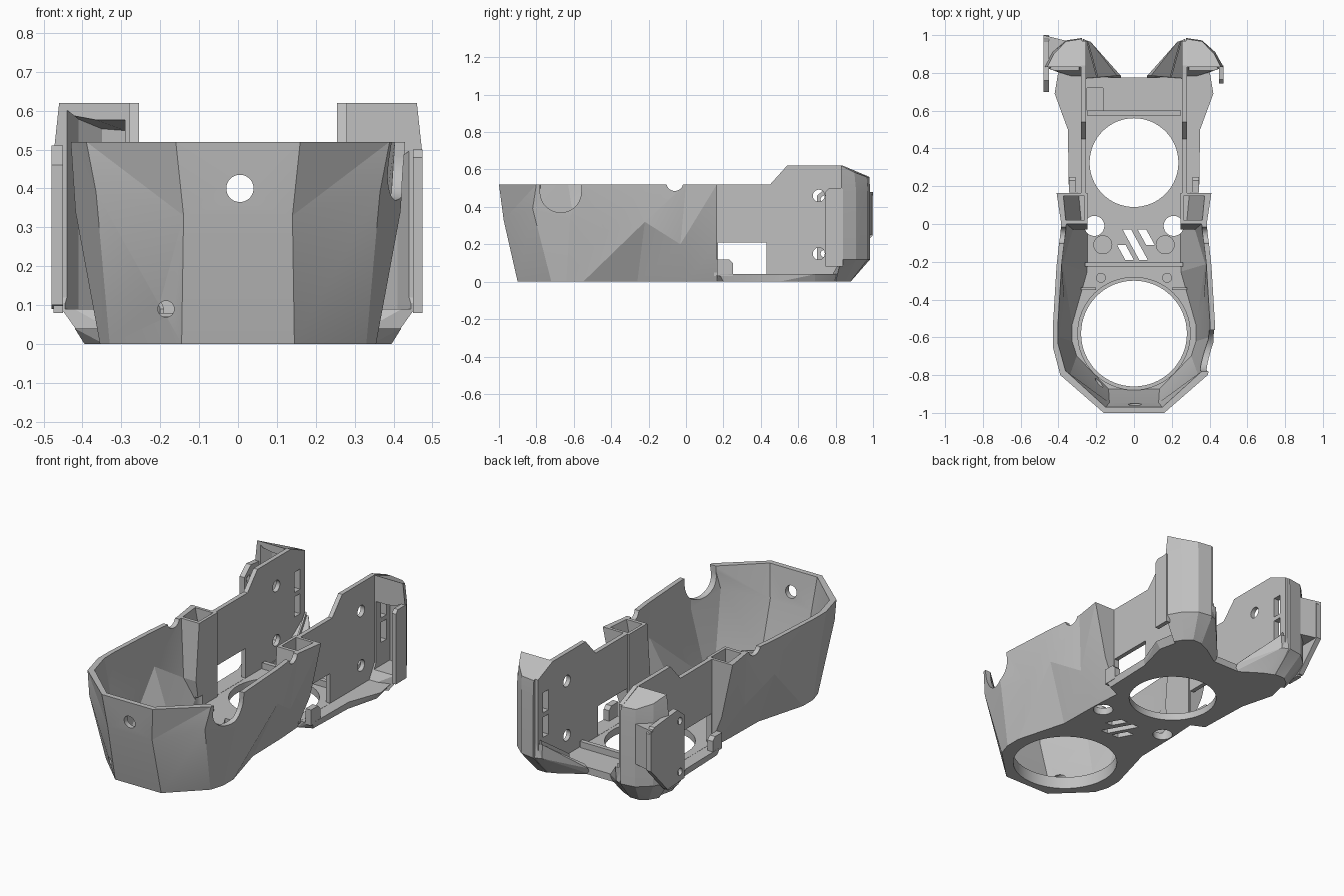
import bpy, bmesh, math
from mathutils import Matrix, Vector

if "Cube" in bpy.data.objects:
    bpy.data.objects.remove(bpy.data.objects["Cube"], do_unlink=True)

grey = bpy.data.materials.new("plain grey plastic")
COLOUR = (0.53, 0.53, 0.53, 1)
grey.use_nodes = True
grey.diffuse_color = COLOUR
grey.node_tree.nodes["Principled BSDF"].inputs["Base Color"].default_value = COLOUR


def finish(name, bm):
    bmesh.ops.recalc_face_normals(bm, faces=bm.faces)
    mesh = bpy.data.meshes.new(name)
    bm.to_mesh(mesh)
    bm.free()
    mesh.materials.append(grey)
    ob = bpy.data.objects.new(name, mesh)
    bpy.context.collection.objects.link(ob)
    return ob


def loft(name, rings):
    """Closed solid through rings holding the same number of 3D points.
    Diagonals are mirrored between the first and second half of each ring."""
    bm = bmesh.new()
    loops = [[bm.verts.new(p) for p in ring] for ring in rings]
    n = len(loops[0])
    for low, high in zip(loops, loops[1:]):
        for i in range(n):
            j = (i + 1) % n
            if i < n // 2:
                bm.faces.new((low[i], low[j], high[j]))
                bm.faces.new((low[i], high[j], high[i]))
            else:
                bm.faces.new((low[i], low[j], high[i]))
                bm.faces.new((low[j], high[j], high[i]))
    bm.faces.new(loops[0][::-1])
    bm.faces.new(loops[-1])
    return finish(name, bm)


def level(points, z):
    return [(x, y, z) for x, y in points]


def both(half):
    return half + [(-p[0], *p[1:]) for p in reversed(half)]


def prism(name, points, z0, z1):
    return loft(name, [level(points, z0), level(points, z1)])


def side_prism(name, points, x0, x1):
    return loft(name, [[(x, y, z) for y, z in points] for x in (x0, x1)])


def box(name, x0, x1, y0, y1, z0, z1):
    return prism(name, [(x0, y0), (x1, y0), (x1, y1), (x0, y1)], z0, z1)


def rod(name, centre, radius, depth, axis="Z"):
    bm = bmesh.new()
    turn = {"X": Vector((1, 0, 0)), "Y": Vector((0, 1, 0)), "Z": Vector((0, 0, 1))}[axis]
    matrix = Matrix.Translation(centre) @ turn.to_track_quat("Z", "Y").to_matrix().to_4x4()
    bmesh.ops.create_cone(bm, cap_ends=True, segments=64 if radius > 0.1 else 48,
                          radius1=radius, radius2=radius, depth=depth, matrix=matrix)
    return finish(name, bm)


def cut(ob, *cutters):
    for c in cutters:
        mod = ob.modifiers.new("cut", "BOOLEAN")
        mod.operation = "DIFFERENCE"
        mod.solver = "EXACT"
        mod.object = c
        bpy.context.view_layer.objects.active = ob
        bpy.ops.object.modifier_apply(modifier=mod.name)
    for c in cutters:
        bpy.data.objects.remove(c, do_unlink=True)
    return ob


# Faceted front tub, with a bent crease line around its middle
foot = level([(.145, -.90), (.33, -.72), (.355, -.64), (.355, -.55), (.275, -.26), (.27, 0), (.26, .165)], 0)
waist = [(.14, -.975, .33), (.365, -.82, .39), (.418, -.62, .34), (.395, -.42, .27),
         (.405, -.22, .32), (.35, -.03, .2), (.34, .165, .2)]
rim = level([(.16, -1), (.39, -.80), (.43, -.65), (.43, -.55), (.41, -.22), (.385, 0), (.41, .165)], .52)


def inset(half, lift):
    return both([(x - (.01 if i == 0 else .027), y * .97, z + lift)
                 for i, (x, y, z) in enumerate(half[:-1])])


tub = loft("front_tub", [both(foot), both(waist), both(rim)])
cut(tub,
    loft("cavity", [inset(foot, .04), inset(waist, 0), inset(rim, 0), inset(rim, .1)]),
    box("rear_passage", -.245, .245, -.1, .3, .04, .7))
for s in (1, -1):
    pocket = [[(s * x, y) for x, y in ((.262, .02), (w, .02), (w + .012, .148), (.262, .148))]
              for w in (.28, .37)]
    cut(tub, loft("corner_pocket", [level(pocket[0], .12), level(pocket[1], .56)]))
cut(tub,
    rod("side_notch", (.45, -.67, .48), .11, .2, "X"),
    box("side_notch_top", .35, .55, -.78, -.56, .48, .6),
    rod("rim_dip", (0, -.06, .53), .045, 1.2, "X"),
    rod("front_hole", (.005, -1, .4), .035, .3, "Y"),
    rod("screw_hole", (-.185, -.85, .09), .021, .24, "Y"))

# Rear floor, spreading outward under the side walls
low = [(.26, .165), (.335, .2), (.345, .5), (.395, .69), (.37, .80), (.25, .78), (.07, .775)]
high = [(.30, .165), (.345, .18), (.35, .5), (.42, .69), (.40, .81), (.25, .78), (.07, .775)]
floor = loft("rear_floor", [level(both(low), 0), level(both(high), .04)])
cut(floor, box("floor_pocket", -.25, -.165, .6, .72, .02, .1))

# Openings shared by both floor parts
cut(tub, rod("front_opening", (0, -.58, 0), .28, .3))
for part in (tub, floor):
    cut(part, rod("rear_opening", (0, .325, 0), .235, .3))
for s in (1, -1):
    cut(tub, rod("floor_hole", (s * .21, -.01, 0), .053, .2))
for x, y, length in ((-.09, -.11, .08), (-.06, -.03, .16), (.02, -.03, .08)):
    dx = length * .55
    cut(tub, prism("vent", [(x, y), (x + .045, y), (x + .045 + dx, y - length), (x + dx, y - length)],
                   -.1, .1))

# Raised details on the floor
cut(rod("front_opening_lip", (0, -.58, .05), .3, .04), rod("lip_bore", (0, -.58, .05), .28, .2))
box("front_rib", -.26, .26, -.225, -.205, .03, .08)
box("rear_rib", -.25, .25, .575, .6, .03, .075)
for s, side in ((1, "left"), (-1, "right")):
    rod(side + "_boss", (s * .165, -.11, .045), .05, .03)
    rod(side + "_small_boss", (s * .175, -.285, .045), .026, .05)
    box(side + "_rib_end", *sorted((s * .2, s * .28)), -.35, -.335, .03, .07)

    # Upright side wall with window, bolt holes and two slots near its rear end
    outline = [(.15, .03), (.15, .52), (.45, .52), (.54, .62), (.84, .62), (.97, .565), (.97, .12), (.88, .03)]
    wall = side_prism(side + "_side_wall", outline, s * .255, s * .28)
    cut(wall, box("window", *sorted((s * .1, s * .5)), .17, .43, .041, .21),
        *[rod("bolt_hole", (s * .265, .71, z), .032, .2, "X") for z in (.15, .46)])
    tab = [(.166, .03), (.166, .12), (.23, .12), (.25, .1), (.25, .03)]
    side_prism(side + "_floor_tab", tab, s * .31, s * .345)

    # Rounded rear corner shell, hollow toward the front
    base = [(.26, .76), (.26, .88), (.32, .88), (.36, .85), (.39, .80)]
    body = [(.26, .83), (.275, .985), (.36, .972), (.43, .91), (.475, .83)]
    top = [(.26, .83, .62), (.275, .98, .56), (.36, .967, .56), (.425, .90, .585), (.46, .83, .62)]
    ring = [level(base, 0), level(body, .12), level(body, .48), top]
    corner = loft(side + "_rear_corner", [[(s * x, y, z) for x, y, z in r] for r in ring])
    hollow = [(.29, .70), (.29, .955), (.35, .945), (.41, .89), (.445, .82), (.445, .70)]
    roof = .50 if s > 0 else .605
    cut(corner, loft("hollow", [[(s * x, y, .09) for x, y in hollow],
                                [(s * x, y, roof - max(0, y - .83) * .45) for x, y in hollow]]))
    for part in (wall, corner):
        cut(part, *[box("slot", *sorted((s * .2, s * .32)), .875, .925, z, z + .115) for z in (.22, .36)])
    lip = [(.745, .08), (.745, .48), (.765, .5), (.84, .5), (.84, .08)]
    side_prism(side + "_corner_lip", lip, s * .45, s * .475)

    # Sloping wing between the floor and the corner
    wing = [[(.07, .765, 0), (.20, .85, 0), (.27, .88, 0), (.27, .765, 0)],
            [(.07, .785, .04), (.235, .965, .12), (.27, .98, .12), (.27, .77, .04)],
            [(.09, .785, .06), (.23, .965, .2), (.27, .97, .2), (.27, .77, .06)]]
    loft(side + "_rear_wing", [[(s * x, y, z) for x, y, z in r] for r in wing])
    loft(side + "_wing_rib", [[(s * .19, .78, z), (s * .2, .78, z),
                              (s * .25, .96, z + .13), (s * .24, .96, z + .13)] for z in (.05, .09)])

# Flat mounting plate outside the right corner
plate = [(.70, .10), (.70, .46), (.76, .51), (.97, .49), (1.0, .46), (1.0, .25), (.85, .09)]
cut(side_prism("mounting_plate", plate, -.48, -.45),
    *[rod("plate_hole", (-.47, .74, z), .02, .2, "X") for z in (.15, .44)])
prism("plate_gusset", [(-.48, 1), (-.36, .97), (-.47, .83)], .25, .48)

# Crisp facets, smooth bores
for ob in bpy.context.scene.objects:
    if ob.type == "MESH" and ob.data.materials and ob.data.materials[0] == grey:
        bpy.ops.object.select_all(action="DESELECT")
        ob.select_set(True)
        bpy.context.view_layer.objects.active = ob
        bpy.ops.object.shade_smooth_by_angle(angle=math.radians(12))
